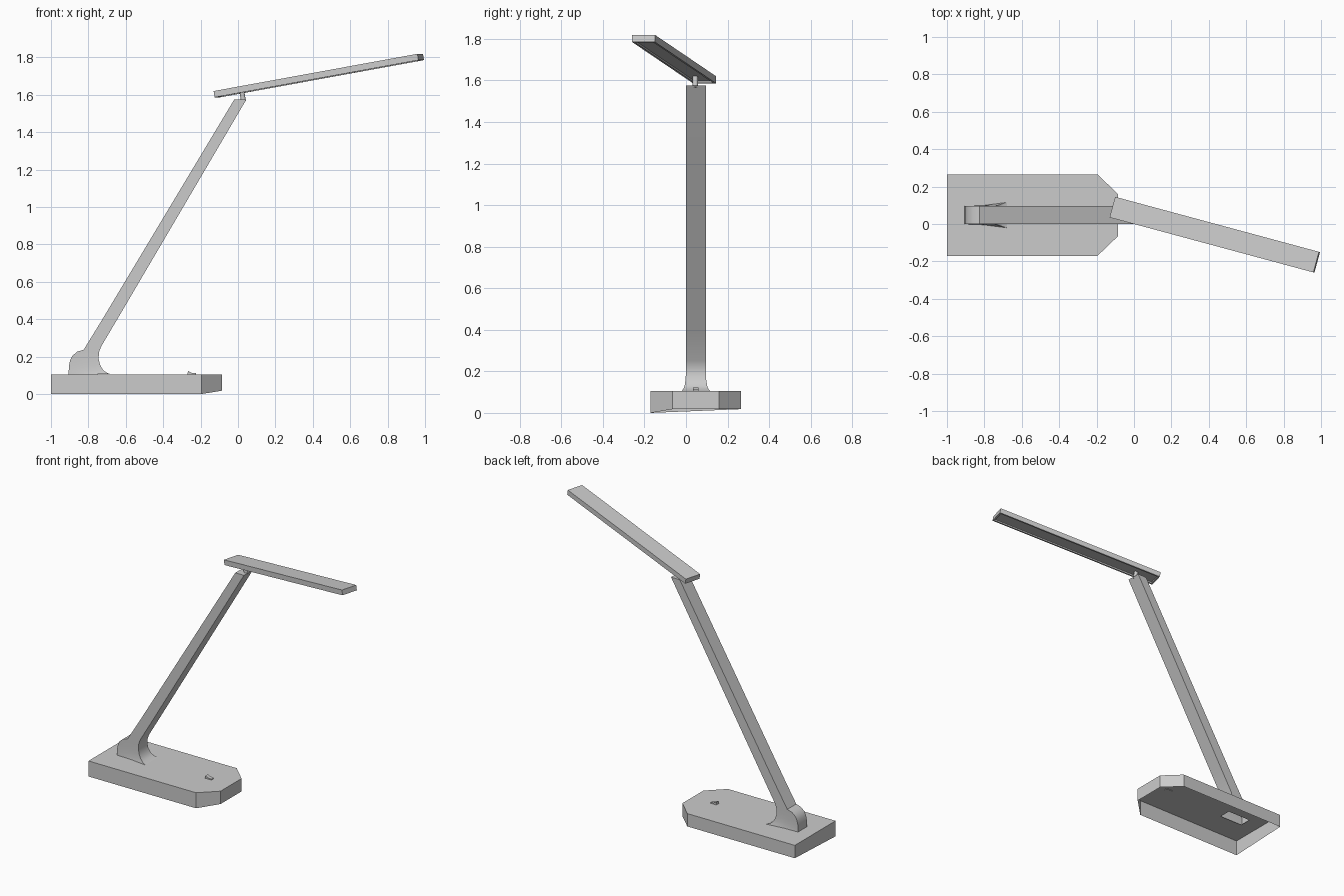
import bpy, bmesh, math
from mathutils import Matrix, Vector

if "Cube" in bpy.data.objects:
    bpy.data.objects.remove(bpy.data.objects["Cube"])

CY = 0.0475   # centre line of base and arm
TOP = 0.105   # top of base


def finish(bm, name, smooth=False):
    bmesh.ops.recalc_face_normals(bm, faces=bm.faces[:])
    me = bpy.data.meshes.new(name)
    bm.to_mesh(me)
    bm.free()
    ob = bpy.data.objects.new(name, me)
    bpy.context.collection.objects.link(ob)
    if smooth:
        bpy.context.view_layer.objects.active = ob
        ob.select_set(True)
        bpy.ops.object.shade_smooth_by_angle(angle=math.radians(35))
        ob.select_set(False)
    return ob


def loop_edges(bm, verts):
    return [bm.edges.new((a, b)) for a, b in zip(verts, verts[1:] + verts[:1])]


# Base: open-bottomed shell with two clipped corners and a hole under the post
bm = bmesh.new()
outline = [(-1, -.2175), (-.195, -.2175), (-.085, -.112),
           (-.085, .112), (-.195, .2175), (-1, .2175)]
upper = [bm.verts.new((x, CY + y, TOP)) for x, y in outline]
lower = [bm.verts.new((x, CY + y, 0 if i < 2 else .018))
         for i, (x, y) in enumerate(outline)]
hole = [bm.verts.new((x, CY + y, TOP))
        for x, y in [(-.89, -.04), (-.72, -.04), (-.72, .04), (-.89, .04)]]
edges = loop_edges(bm, upper) + loop_edges(bm, hole)
bmesh.ops.triangle_fill(bm, use_beauty=True, edges=edges, normal=(0, 0, 1))
for i in range(6):
    j = (i + 1) % 6
    bm.faces.new((lower[i], lower[j], upper[j], upper[i]))
finish(bm, "base")

# Arm: lofted rings from flared foot to the flat-cut top
# each row: rear (x, z), front (x, z), half width at the middle and at the front
rows = [
    (-.905, .105, -.68, .106, .052, .068),
    (-.905, .125, -.705, .115, .05, .060),
    (-.904, .15, -.724, .132, .048, .054),
    (-.898, .18, -.738, .158, .048, .050),
    (-.885, .205, -.745, .188, .048, .048),
    (-.86, .226, -.744, .220, .048, .048),
    (-.825, .237, -.733, .252, .048, .048),
    (-.74, .375, -.65, .392, .048, .048),
    (-.02, 1.575, .045, 1.575, .048, .048),
]
bm = bmesh.new()
rings = []
for rx, rz, fx, fz, wm, wf in rows:
    mx, mz = rx + (fx - rx) * .45, rz + (fz - rz) * .45
    half = [(rx, rz, .048), (mx, mz, wm), (fx, fz, wf)]
    pts = [(x, CY - w, z) for x, z, w in half]
    pts += [(x, CY + w, z) for x, z, w in reversed(half)]
    rings.append([bm.verts.new(p) for p in pts])
for a, b in zip(rings, rings[1:]):
    for i in range(6):
        j = (i + 1) % 6
        bm.faces.new((a[i], a[j], b[j], b[i]))
bm.faces.new(rings[-1])
finish(bm, "arm", smooth=True)

# Head: tilted slim bar with a recessed light panel underneath
bm = bmesh.new()
bmesh.ops.create_cube(bm, size=1)
bmesh.ops.scale(bm, vec=(1.146, .114, .034), verts=bm.verts)
bm.faces.ensure_lookup_table()
bottom = min(bm.faces, key=lambda f: f.calc_center_median().z)
bmesh.ops.inset_region(bm, faces=[bottom], thickness=.016)
bmesh.ops.inset_region(bm, faces=[bottom], thickness=.002, depth=-.008)
head = finish(bm, "lamp_head")
head.data.transform(Matrix.Translation((.432, -.0575, 1.7025))
                    @ Matrix.Rotation(math.radians(-15.1), 4, 'Z')
                    @ Matrix.Rotation(math.radians(-10), 4, 'Y'))

# Swivel pin between arm and head
bm = bmesh.new()
bmesh.ops.create_cone(bm, cap_ends=True, segments=16,
                      radius1=.013, radius2=.013, depth=.055)
pin = finish(bm, "swivel_pin", smooth=True)
pin.data.transform(Matrix.Translation((.025, .045, 1.592))
                   @ Matrix.Rotation(math.radians(-10), 4, 'Y'))

# Rocker switch: small wedge on the base
bm = bmesh.new()
profile = [(-.27, TOP - .004), (-.268, .123), (-.25, .114),
           (-.225, .111), (-.222, TOP - .004)]
face = bm.faces.new([bm.verts.new((x, CY - .013, z)) for x, z in profile])
ext = bmesh.ops.extrude_face_region(bm, geom=[face])
bmesh.ops.translate(bm, vec=Vector((0, .026, 0)),
                    verts=[g for g in ext["geom"] if isinstance(g, bmesh.types.BMVert)])
finish(bm, "switch")
